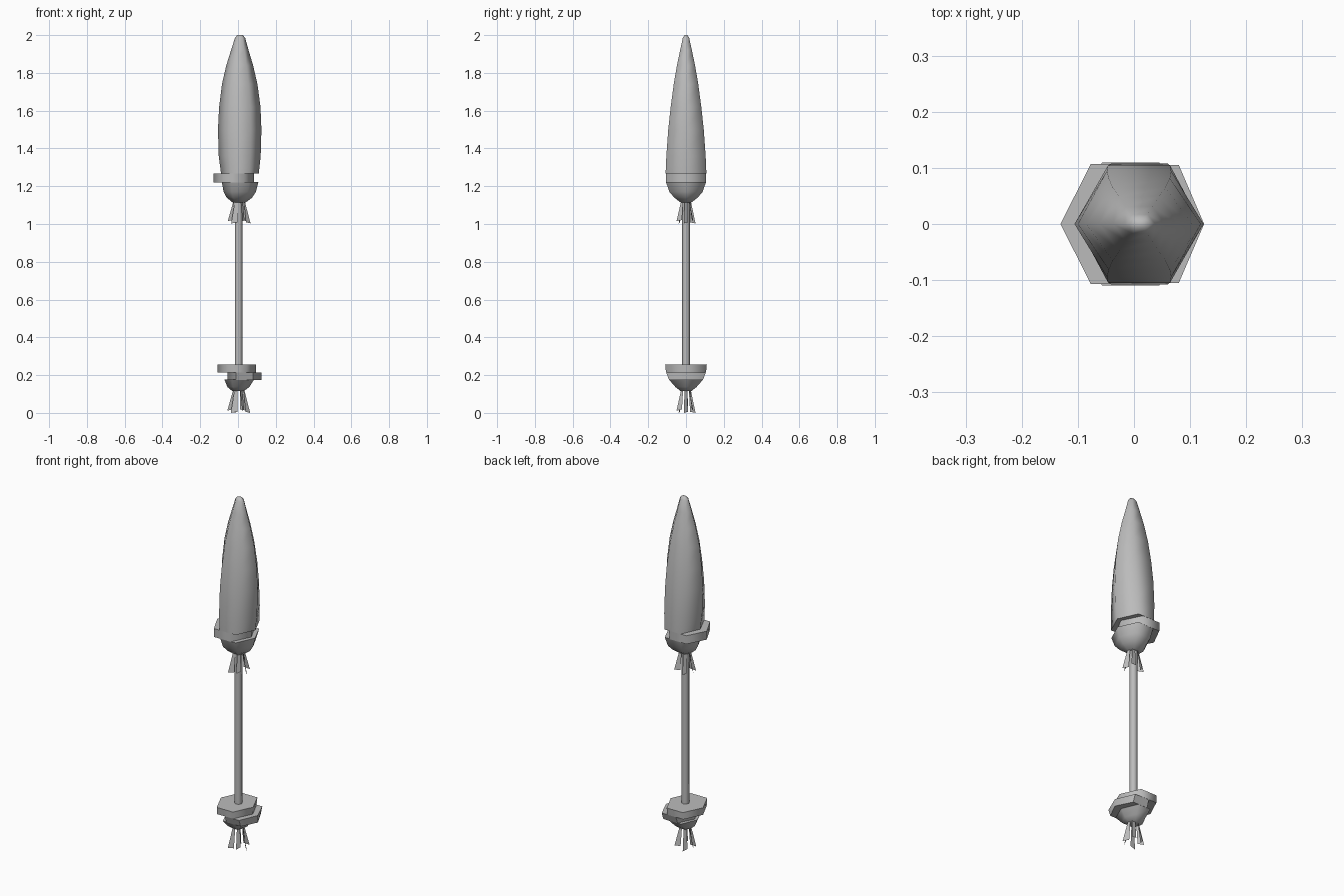
import bpy, bmesh, math

cube = bpy.data.objects.get("Cube")
if cube:
    bpy.data.objects.remove(cube)

GREY = (0.5, 0.5, 0.5, 1)
mat = bpy.data.materials.new("plain grey")
mat.use_nodes = True
mat.diffuse_color = GREY
mat.node_tree.nodes["Principled BSDF"].inputs["Base Color"].default_value = GREY


def finish(bm, name, angle):
    mesh = bpy.data.meshes.new(name)
    bm.to_mesh(mesh)
    bm.free()
    obj = bpy.data.objects.new(name, mesh)
    bpy.context.collection.objects.link(obj)
    mesh.materials.append(mat)
    bpy.ops.object.select_all(action="DESELECT")
    obj.select_set(True)
    bpy.context.view_layer.objects.active = obj
    bpy.ops.object.shade_smooth_by_angle(angle=math.radians(angle))
    return obj


def hex_loft(name, rings, angle=65):
    """Six-sided skin through rings of (z, left x, right x, half depth)."""
    bm = bmesh.new()
    loops = []
    for z, x0, x1, depth in rings:
        loop = []
        for i in range(6):
            a = math.tau * i / 6
            x = (x0 + x1) / 2 + (x1 - x0) / 2 * math.cos(a)
            y = depth * math.sin(a) / math.sin(math.tau / 6)
            loop.append(bm.verts.new((x, y, z)))
        loops.append(loop)
    for low, high in zip(loops, loops[1:]):
        for i in range(6):
            j = (i + 1) % 6
            bm.faces.new((low[i], low[j], high[j], high[i]))
    bm.faces.new(loops[0])
    bm.faces.new(loops[-1])
    bmesh.ops.recalc_face_normals(bm, faces=bm.faces)
    return finish(bm, name, angle)


def tassel(name, top, bottom, cx):
    """Six thin flared strips below a bowl."""
    bm = bmesh.new()
    for i in range(6):
        a = math.tau * i / 6
        end = bottom + (0.012 if i % 2 else 0)

        def point(r, turn, z):
            b = a + turn
            return bm.verts.new((cx + r * math.cos(b), 0.85 * r * math.sin(b), z))

        bm.faces.new((point(0.03, -0.3, top), point(0.026, 0.3, top),
                      point(0.038, 0.32, end + 0.006), point(0.062, -0.22, end)))
    return finish(bm, name, 30)


# Long upper body
hex_loft("upper_body", [
    (1.268, -0.09, 0.11, 0.108), (1.36, -0.102, 0.12, 0.104),
    (1.5, -0.106, 0.124, 0.094), (1.62, -0.1, 0.119, 0.081),
    (1.74, -0.085, 0.103, 0.065), (1.84, -0.062, 0.08, 0.048),
    (1.92, -0.037, 0.056, 0.031), (1.985, -0.016, 0.038, 0.017),
    (2.0, -0.004, 0.026, 0.008)], 75)

# Offset upper band and the bowl below it
hex_loft("upper_band", [(1.22, -0.131, 0.085, 0.106), (1.268, -0.131, 0.085, 0.107)])
hex_loft("upper_bowl", [
    (1.115, -0.03, 0.042, 0.03), (1.14, -0.06, 0.075, 0.062),
    (1.17, -0.076, 0.095, 0.088), (1.222, -0.086, 0.108, 0.106)])

# Lower cup: flat rim, offset band, bowl
hex_loft("lower_rim", [(0.215, -0.108, 0.094, 0.106), (0.255, -0.108, 0.096, 0.11)])
hex_loft("lower_band", [(0.175, -0.055, 0.125, 0.09), (0.215, -0.055, 0.125, 0.105)])
hex_loft("lower_bowl", [
    (0.115, -0.03, 0.03, 0.028), (0.137, -0.056, 0.06, 0.056),
    (0.176, -0.072, 0.085, 0.09)])

# Flared strips
tassel("upper_tassel", 1.125, 1.003, 0.006)
tassel("lower_tassel", 0.125, 0.0, 0.004)

# Shaft joining both ends
bpy.ops.mesh.primitive_cylinder_add(vertices=8, radius=0.02, depth=0.9,
                                    location=(0.003, 0, 0.69))
shaft = bpy.context.object
shaft.name = "shaft"
shaft.data.materials.append(mat)
bpy.ops.object.shade_smooth_by_angle(angle=math.radians(50))
